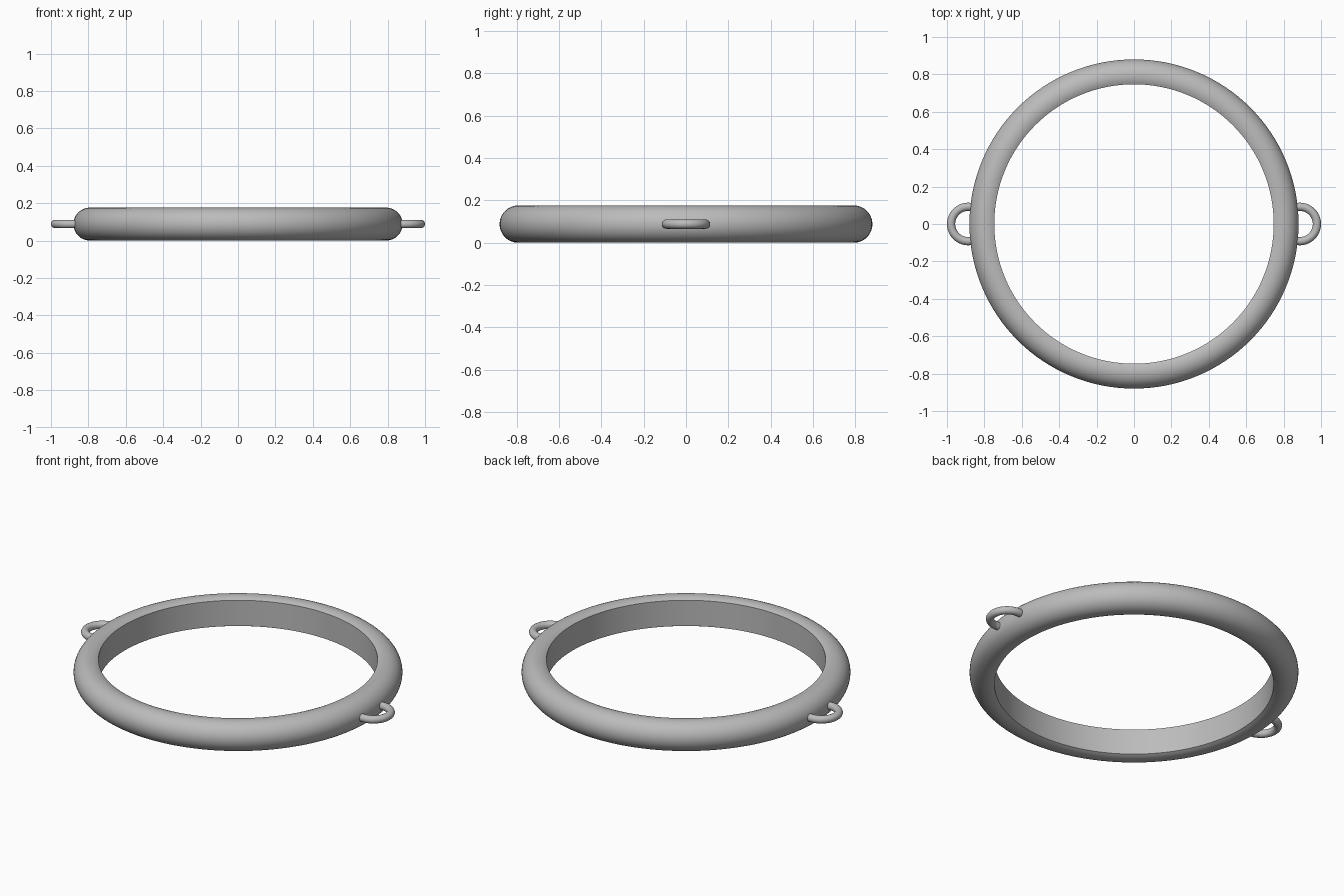
import bpy
import math

if "Cube" in bpy.data.objects:
    bpy.data.objects.remove(bpy.data.objects["Cube"])

TUBE = 0.088          # radius of the ring's round section
CENTRE = 0.792        # distance from the axis to the section centre
INNER = 0.747         # radius of the flat inner wall

metal = bpy.data.materials.new("plain_grey")
metal.use_nodes = True
grey = (0.5, 0.5, 0.5, 1)
metal.diffuse_color = grey
metal.node_tree.nodes["Principled BSDF"].inputs["Base Color"].default_value = grey


def finish(obj, name):
    obj.name = name
    obj.data.materials.append(metal)
    bpy.ops.object.select_all(action='DESELECT')
    obj.select_set(True)
    bpy.context.view_layer.objects.active = obj
    bpy.ops.object.shade_smooth_by_angle(angle=math.radians(35))


def lathe(name, profile, steps):
    """Revolve a closed (radius, height) profile around the z axis."""
    n = len(profile)
    verts, faces = [], []
    for s in range(steps):
        a = math.tau * s / steps
        verts += [(r * math.cos(a), r * math.sin(a), z) for r, z in profile]
        t = (s + 1) % steps
        for i in range(n):
            j = (i + 1) % n
            faces.append((s * n + i, t * n + i, t * n + j, s * n + j))
    mesh = bpy.data.meshes.new(name)
    mesh.from_pydata(verts, [], faces)
    obj = bpy.data.objects.new(name, mesh)
    bpy.context.collection.objects.link(obj)
    finish(obj, name)


# Main ring: round section cut by a straight inner wall
cut = math.acos((INNER - CENTRE) / TUBE)
arc = [-cut + 2 * cut * i / 32 for i in range(33)]
lathe("main_ring", [(CENTRE + TUBE * math.cos(a), TUBE + TUBE * math.sin(a)) for a in arc], 128)

# Side loops, sunk halfway into the ring
for name, side in (("left_loop", 1), ("right_loop", -1)):
    bpy.ops.mesh.primitive_torus_add(
        location=(side * 0.886, 0, TUBE), major_radius=0.092, minor_radius=0.022,
        major_segments=48, minor_segments=20)
    finish(bpy.context.object, name)
